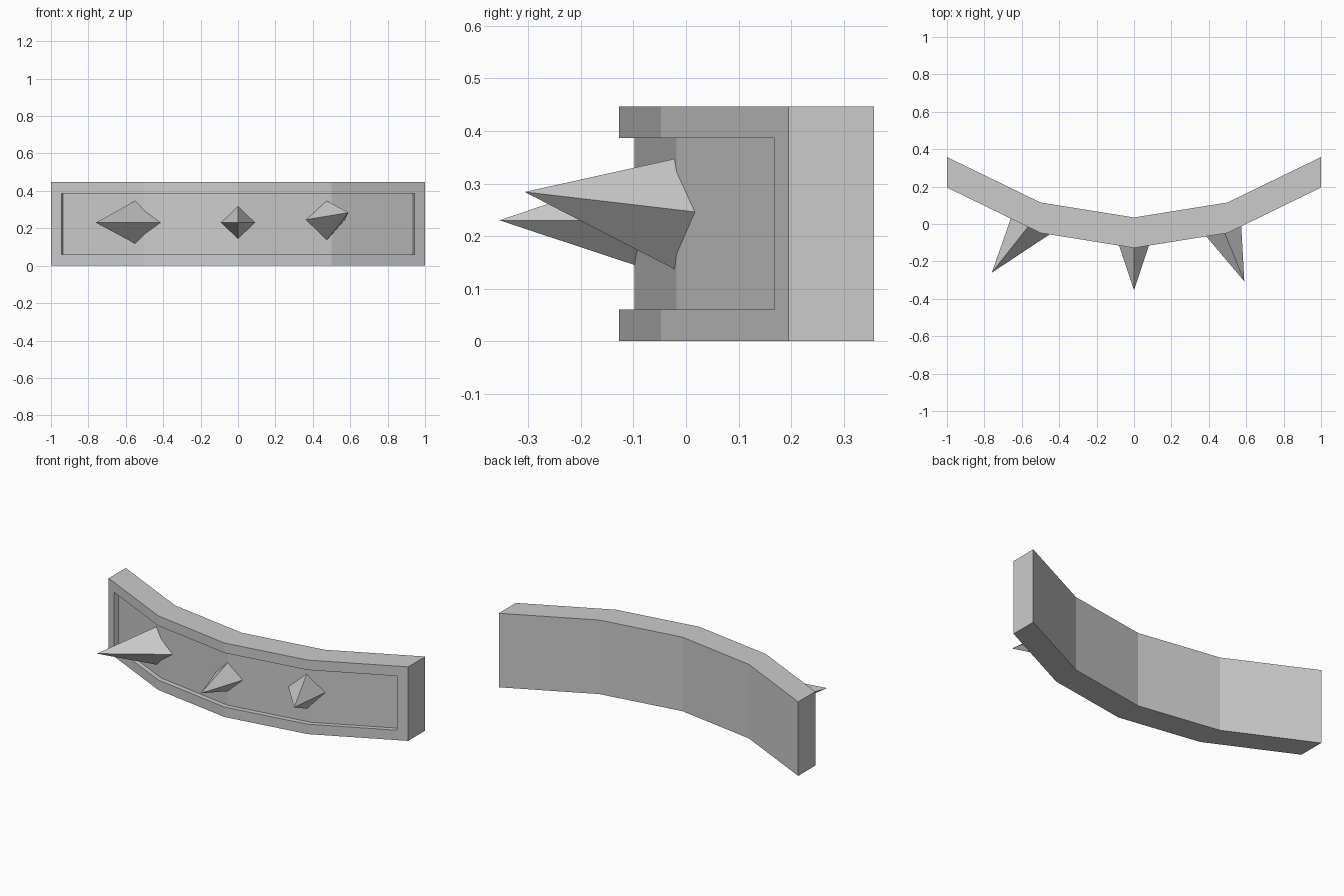
import bpy
import bmesh
from mathutils import Vector

if "Cube" in bpy.data.objects:
    bpy.data.objects.remove(bpy.data.objects["Cube"], do_unlink=True)

grey = bpy.data.materials.new("plain grey")
grey.use_nodes = True
colour = (0.6, 0.6, 0.6, 1)
grey.diffuse_color = colour
grey.node_tree.nodes["Principled BSDF"].inputs["Base Color"].default_value = colour


def finish(name, bm):
    bmesh.ops.recalc_face_normals(bm, faces=bm.faces)
    mesh = bpy.data.meshes.new(name)
    bm.to_mesh(mesh)
    bm.free()
    mesh.materials.append(grey)
    obj = bpy.data.objects.new(name, mesh)
    bpy.context.collection.objects.link(obj)


def bow(x):
    """Depth of the bent front surface at x."""
    a = abs(x)
    return -0.128 + 0.16 * a if a < 0.5 else -0.048 + 0.486 * (a - 0.5)


def bent_loop(bm, half, low, high, depth):
    """Closed outline that follows the bend: along the bottom, back along the top."""
    xs = (-half, -0.5, 0, 0.5, half)
    row = [(x, low) for x in xs] + [(x, high) for x in reversed(xs)]
    return [bm.verts.new((x, bow(x) + depth, z)) for x, z in row]


# Bent bar with a recessed front panel
bm = bmesh.new()
loops = [bent_loop(bm, 1, 0, 0.447, 0.163),
         bent_loop(bm, 1, 0, 0.447, 0),
         bent_loop(bm, 0.945, 0.06, 0.387, 0),
         bent_loop(bm, 0.935, 0.06, 0.387, 0.03)]
for a, b in zip(loops, loops[1:]):
    for i in range(10):
        j = (i + 1) % 10
        bm.faces.new((a[i], a[j], b[j], b[i]))
for cap in (loops[0], loops[-1]):
    for i in range(4):
        bm.faces.new((cap[i], cap[i + 1], cap[8 - i], cap[9 - i]))
finish("bent_bar", bm)


# Four-sided spikes, sunk a little into the panel
def spike(name, tip, left, right, mid, side_z, low, high):
    bm = bmesh.new()
    tip = Vector(tip)
    apex = bm.verts.new(tip)
    base = []
    for x, z in ((left, side_z), (mid, low), (right, side_z), (mid, high)):
        foot = Vector((x, bow(x) + 0.03, z))
        base.append(bm.verts.new(tip + (foot - tip) * 1.1))
    for i in range(4):
        bm.faces.new((apex, base[i], base[(i + 1) % 4]))
    bm.faces.new(base)
    finish(name, bm)


spike("right_spike", (-0.76, -0.26, 0.23), -0.65, -0.415, -0.55, 0.23, 0.118, 0.347)
spike("middle_spike", (0, -0.355, 0.23), -0.09, 0.09, 0, 0.23, 0.145, 0.317)
spike("left_spike", (0.59, -0.307, 0.284), 0.364, 0.572, 0.475, 0.246, 0.137, 0.347)
